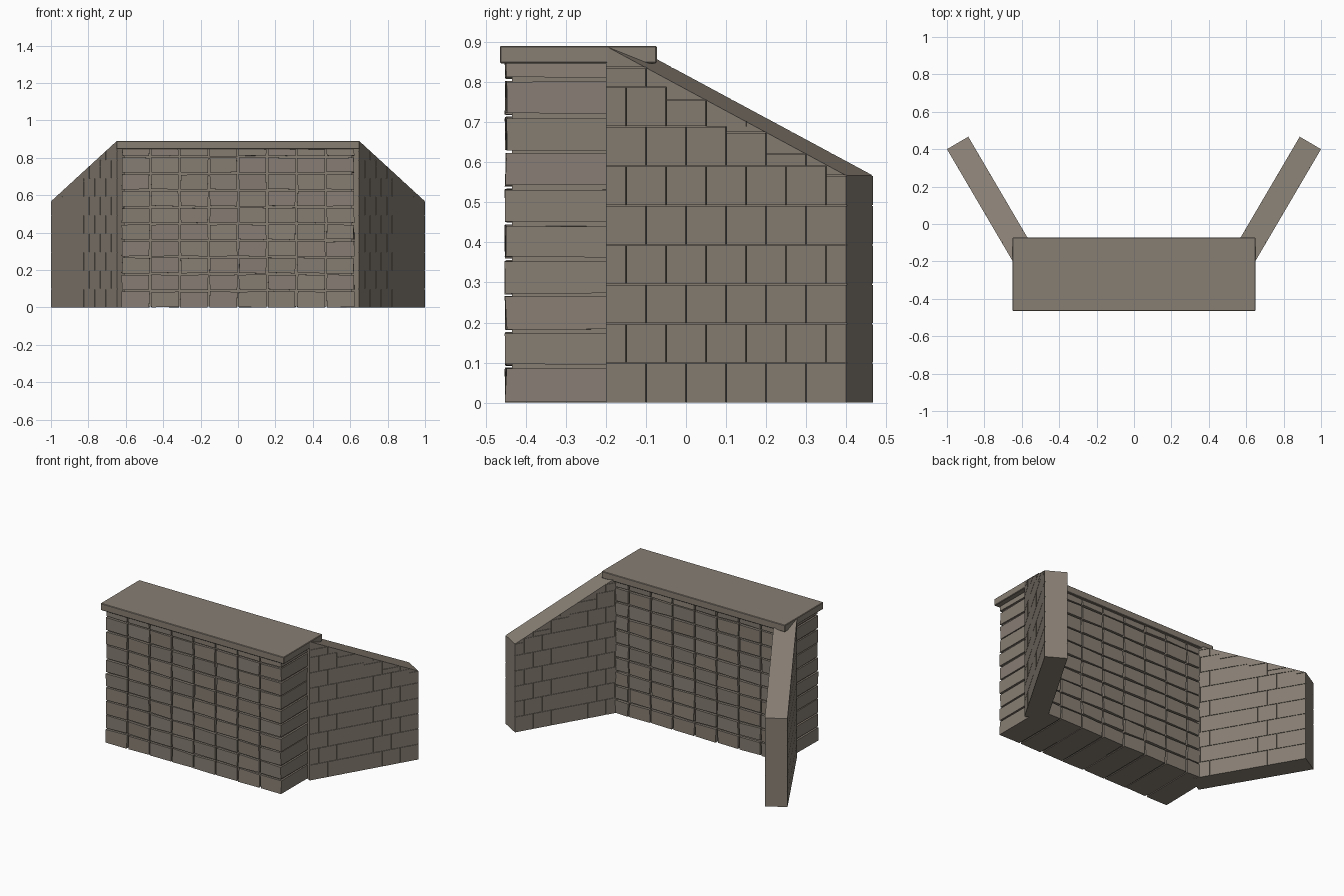
import bpy, bmesh, random
from mathutils import Vector, Matrix

random.seed(4)
if "Cube" in bpy.data.objects:
    bpy.data.objects.remove(bpy.data.objects["Cube"], do_unlink=True)

# One warm grey stone for everything
STONE = (0.243, 0.209, 0.173, 1)
stone = bpy.data.materials.new("warm grey stone")
stone.use_nodes = True
stone.diffuse_color = STONE
stone.node_tree.nodes["Principled BSDF"].inputs["Base Color"].default_value = STONE


def add_box(bm, low, high, jitter=0.0):
    """Box between two corners; jitter gives hand-cut corners."""
    low, high = Vector(low), Vector(high)
    size = high - low
    verts = bmesh.ops.create_cube(
        bm, size=1, matrix=Matrix.Translation((low + high) / 2) @ Matrix.Diagonal((*size, 1)))["verts"]
    for v in verts:
        v.co += Vector([random.uniform(-jitter, jitter) for _ in range(3)])
        v.co.z = max(v.co.z, 0)


def finish(bm, name):
    bmesh.ops.recalc_face_normals(bm, faces=bm.faces)
    mesh = bpy.data.meshes.new(name)
    bm.to_mesh(mesh)
    bm.free()
    mesh.materials.append(stone)
    obj = bpy.data.objects.new(name, mesh)
    bpy.context.collection.objects.link(obj)


# Main wall: courses of rough blocks running through the full depth
HALF, FRONT, BACK, WALL_TOP = 0.625, -0.45, -0.088, 0.847
COLUMNS, COURSE, JOINT = 8, 0.0895, 0.005
pitch = 2 * HALF / COLUMNS
bm = bmesh.new()
for row in range(10):
    z0 = row * COURSE
    z1 = min(z0 + COURSE, WALL_TOP + JOINT)
    for col in range(COLUMNS):
        x0 = -HALF + col * pitch
        add_box(bm, (x0 + JOINT, FRONT, z0 + (JOINT if row else 0)),
                (x0 + pitch - JOINT, BACK, z1 - JOINT), 0.003)
finish(bm, "wall_blocks")

# Recessed core that closes the joints
bm = bmesh.new()
add_box(bm, (-HALF + 0.015, FRONT + 0.015, 0.005), (HALF - 0.015, BACK - 0.015, WALL_TOP))
finish(bm, "wall_core")

# Cap slab with worn edges
bm = bmesh.new()
add_box(bm, (-0.65, -0.465, WALL_TOP), (0.65, -0.073, 0.891))
bmesh.ops.bevel(bm, geom=bm.edges[:], offset=0.003, segments=1, affect="EDGES")
finish(bm, "cap_slab")

# Wing walls, in local axes: u along the wall, v through it, z up
CORNER = Vector((0.648, -0.2, 0))
along = Vector((0.352, 0.6, 0))
LENGTH = along.length
along.normalize()
inward = Vector((-along.y, along.x, 0))
THICK, SKIN, HIGH, LOW = 0.132, 0.004, 0.89, 0.567
BRICK, ROW, GAP = LENGTH / 6, 0.0985, 0.0014


def slope(u):
    return HIGH + (LOW - HIGH) * u / LENGTH


def clip_slope(bm):
    bmesh.ops.bisect_plane(bm, geom=bm.verts[:] + bm.edges[:] + bm.faces[:],
                           plane_co=(0, 0, HIGH), plane_no=(HIGH - LOW, 0, LENGTH),
                           clear_outer=True)
    bmesh.ops.holes_fill(bm, edges=[e for e in bm.edges if e.is_boundary], sides=0)


def add_skin(bm, v0):
    """Thin raised bricks on one face, stepping down under the sloping top."""
    for row in range(10):
        z0, z1 = row * ROW, (row + 1) * ROW
        start = -0.5 * BRICK if row % 2 else 0
        for col in range(7):
            u0 = max(start + col * BRICK, 0)
            u1 = min(start + (col + 1) * BRICK, LENGTH)
            if u1 - u0 < 0.01 or slope(u0) <= z0 + 0.004:
                continue
            left = u0 + (GAP if u0 > 0 else 0)
            right = u1 - (GAP if u1 < LENGTH - 0.01 else 0)
            top = min(z1, slope(u1))
            if top - z0 > 0.02:
                add_box(bm, (left, v0, z0 + (GAP if row else 0)), (right, v0 + SKIN, top - GAP))
                fill = top + GAP
            else:
                fill = z0
            # wedge between the stepped brick and the slope
            if fill < z1 - 0.006 and fill < slope(left) - 0.004:
                add_box(bm, (left, v0, fill), (u1, v0 + SKIN, z1))


def place(bm, side):
    for v in bm.verts:
        p = CORNER + along * v.co.x + inward * v.co.y
        v.co = Vector((p.x * side, p.y, v.co.z))


for side, label in ((1, "left"), (-1, "right")):
    bm = bmesh.new()
    add_box(bm, (0, SKIN, 0), (LENGTH, THICK - SKIN, 1))
    clip_slope(bm)
    place(bm, side)
    finish(bm, label + "_wing_core")

    bm = bmesh.new()
    add_skin(bm, 0)
    add_skin(bm, THICK - SKIN)
    clip_slope(bm)
    place(bm, side)
    finish(bm, label + "_wing_bricks")
